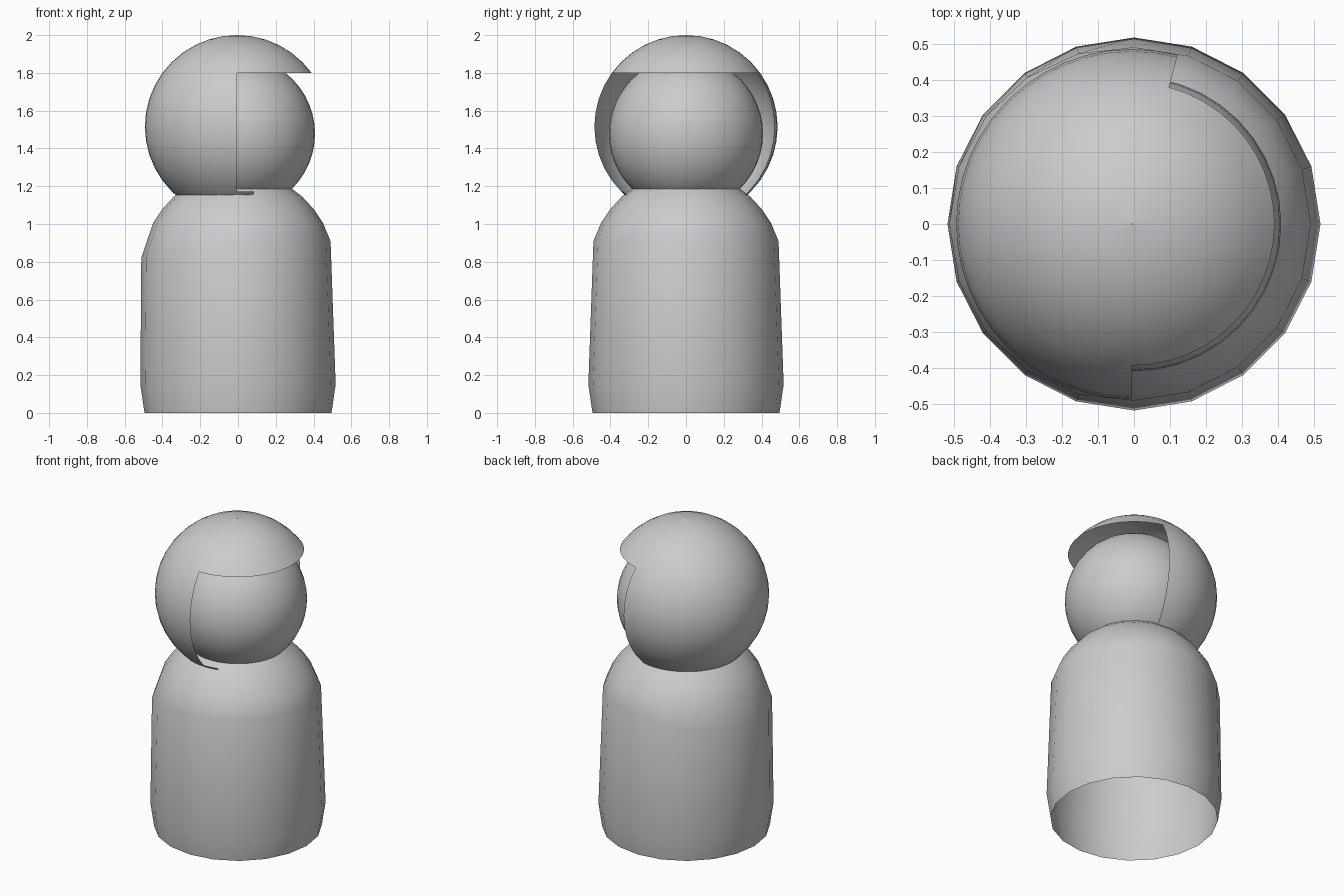
import bpy, bmesh
from math import sin, cos, radians

cube = bpy.data.objects.get("Cube")
if cube:
    bpy.data.objects.remove(cube)

grey = bpy.data.materials.new("plain_grey")
grey.use_nodes = True
colour = (0.6, 0.6, 0.6, 1)
grey.diffuse_color = colour
grey.node_tree.nodes["Principled BSDF"].inputs["Base Color"].default_value = colour


def finish(name, bm, angle):
    mesh = bpy.data.meshes.new(name)
    bm.normal_update()
    bm.to_mesh(mesh)
    bm.free()
    mesh.materials.append(grey)
    obj = bpy.data.objects.new(name, mesh)
    bpy.context.collection.objects.link(obj)
    bpy.ops.object.select_all(action="DESELECT")
    obj.select_set(True)
    bpy.context.view_layer.objects.active = obj
    bpy.ops.object.shade_smooth_by_angle(angle=radians(angle))
    return obj


def lathe(rows, sides, point, keep=lambda row, side: True):
    """Skin rings of points, from bottom to top, keeping chosen faces."""
    bm = bmesh.new()
    rings = [[bm.verts.new(point(row, 360 * i / sides)) for i in range(sides)]
             for row in rows]
    for r in range(len(rows) - 1):
        for i in range(sides):
            if keep(r, i):
                j = (i + 1) % sides
                bm.faces.new((rings[r][i], rings[r][j], rings[r + 1][j], rings[r + 1][i]))
    bmesh.ops.delete(bm, geom=[v for v in bm.verts if not v.link_faces], context="VERTS")
    return bm


# Body: hollow peg, open below, with the shoulder line dipping on the -x side
profile = [(0.495, 0), (0.517, 0.15), (0.49, 0.91), (0.45, 1.005),
           (0.40, 1.08), (0.34, 1.145), (0.285, 1.187)]


def body_point(row, azimuth):
    radius, z = row
    a = radians(azimuth)
    dip = max(0, -cos(a)) if z == 0.91 else 0
    radius += 0.022 * dip
    return radius * cos(a), radius * sin(a), z - 0.09 * dip


finish("body", lathe(profile, 20, body_point), 60)

# Head: ball resting on the shoulders
bm = bmesh.new()
bmesh.ops.create_uvsphere(bm, u_segments=40, v_segments=24, radius=0.408)
bmesh.ops.translate(bm, verts=bm.verts, vec=(0, 0, 1.478))
finish("head", bm, 60)

# Hair: thin spherical shell with a face opening under the fringe
heights = [-48, -45] + [-45 + 9 * k for k in range(1, 9)] + [36, 45, 54, 63, 72, 81, 89.9]
heights = sorted(set(heights))
fringe = heights.index(36)


def hair_point(elevation, azimuth):
    e, a = radians(elevation), radians(azimuth)
    return (0.488 * cos(e) * cos(a) - 0.005, 0.485 * cos(e) * sin(a),
            1.515 + 0.485 * sin(e))


def hair_face(row, side):
    azimuth = side * 7.5
    strand = row == 0 and 270 <= azimuth < 285
    return row >= fringe or 75 <= azimuth < 270 or strand


finish("hair", lathe(heights, 48, hair_point, hair_face), 60)
